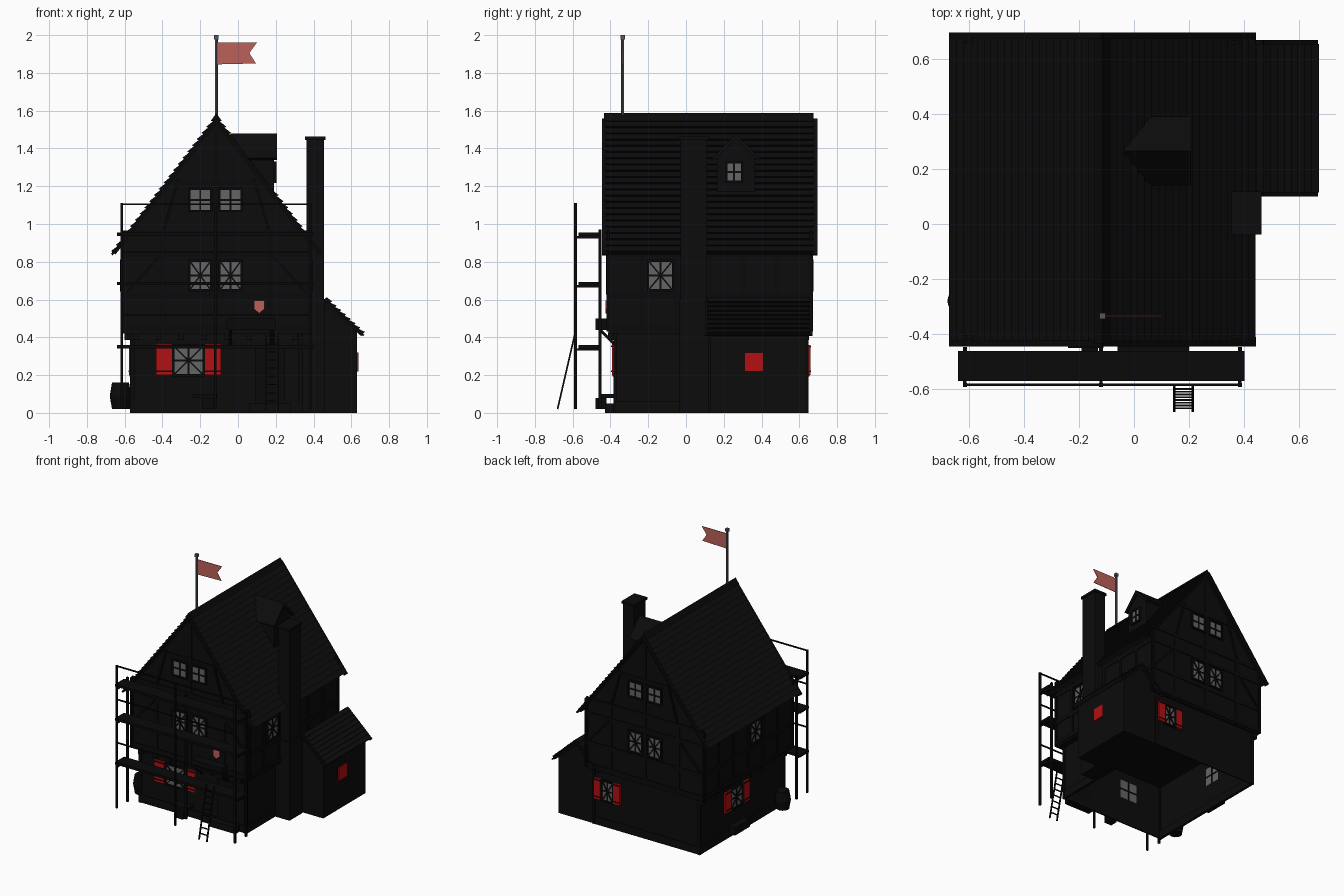
import bpy, bmesh
from mathutils import Vector, Matrix

if "Cube" in bpy.data.objects:
    bpy.data.objects.remove(bpy.data.objects["Cube"])


def material(name, rgb):
    m = bpy.data.materials.new(name)
    m.use_nodes = True
    m.diffuse_color = (*rgb, 1)
    m.node_tree.nodes["Principled BSDF"].inputs["Base Color"].default_value = (*rgb, 1)
    return m


PLASTER = material("sooty plaster", (.0035, .0035, .0035))
TIMBER = material("black timber", (.003, .003, .003))
TILE = material("black tile", (.0035, .0035, .0035))
GLASS = material("grey glass", (.13, .13, .13))
RED = material("red shutter", (.45, .005, .006))
CLOTH = material("faded red", (.5, .12, .1))
METAL = material("grey metal", (.09, .095, .1))


class Part:
    """Collects simple solids into one named object."""
    def __init__(self, name, mat):
        self.name, self.mat, self.bm = name, mat, bmesh.new()

    def box(self, a, b):
        a, b = Vector(a), Vector(b)
        size = [max(abs(q - p), .001) for p, q in zip(a, b)]
        bmesh.ops.create_cube(self.bm, size=1, matrix=Matrix.Translation((a + b) / 2) @ Matrix.Diagonal((*size, 1)))

    def beam(self, a, b, w, d=None):
        a, b = Vector(a), Vector(b)
        rot = (b - a).to_track_quat('Z', 'Y').to_matrix().to_4x4()
        bmesh.ops.create_cube(self.bm, size=1, matrix=Matrix.Translation((a + b) / 2) @ rot
                              @ Matrix.Diagonal((w, d or w, (b - a).length, 1)))

    def rod(self, base, r1, r2, h, sides=12):
        m = Matrix.Translation(Vector(base) + Vector((0, 0, h / 2)))
        bmesh.ops.create_cone(self.bm, cap_ends=True, segments=sides, radius1=r1, radius2=r2, depth=h, matrix=m)

    def prism(self, profile, axis, lo, hi):
        place = (lambda p, t: (p[0], t, p[1])) if axis == 'y' else (lambda p, t: (t, p[0], p[1]))
        ends = [[self.bm.verts.new(place(p, t)) for p in profile] for t in (lo, hi)]
        self.bm.faces.new(ends[0])
        self.bm.faces.new(ends[1][::-1])
        for i in range(len(profile)):
            j = (i + 1) % len(profile)
            self.bm.faces.new((ends[0][i], ends[1][i], ends[1][j], ends[0][j]))

    def done(self):
        bmesh.ops.recalc_face_normals(self.bm, faces=self.bm.faces)
        mesh = bpy.data.meshes.new(self.name)
        self.bm.to_mesh(mesh)
        self.bm.free()
        mesh.materials.append(self.mat)
        ob = bpy.data.objects.new(self.name, mesh)
        bpy.context.collection.objects.link(ob)
        return ob


RIDGE = -.115
X0, X1, Y0, Y1 = -.61, .38, -.41, .66      # upper storey
GX0, GX1, GY0, GY1 = -.56, .33, -.375, .64  # ground storey

# Ground storey, open underneath, with a low plinth
ground = Part("ground_walls", PLASTER)
ground.box((GX0, GY0, 0), (GX1, GY1, .43))
under = [f for f in ground.bm.faces if f.calc_center_median().z < .01]
bmesh.ops.delete(ground.bm, geom=under, context='FACES_ONLY')
ground.done()
plinth = Part("plinth", PLASTER)
for x in (GX0, GX1):
    plinth.box((x - .01, GY0 - .01, 0), (x + .01, GY1 + .005, .06))
for y in (GY0, GY1):
    plinth.box((GX0 - .01, y - .005, 0), (GX1 + .01, y + .005, .06))
plinth.box((.06, -.43, 0), (.28, GY0, .05))
plinth.done()

# Jettied upper storey with gables
upper = Part("upper_walls", PLASTER)
upper.prism([(X0, .42), (X1, .42), (X1, .9), (RIDGE, 1.54), (X0, .9)], 'y', Y0, Y1)
upper.done()


def tiled_roof(name, cx, top, half, drop, y0, y1, rows):
    n = Vector((drop, half)).normalized()
    side = []
    for i in range(rows):
        for t, lift in ((i / rows, -.008), ((i + 1) / rows, .003)):
            side.append((half * t + n.x * lift, top - drop * t + n.y * lift))
    eave = (side[-1][0] - n.x * .03, side[-1][1] - n.y * .03)
    right = [(cx + x, z) for x, z in side + [eave]]
    left = [(cx - x, z) for x, z in reversed(side[1:] + [eave])]
    roof = Part(name, TILE)
    roof.prism([(cx, top)] + right[1:] + [(cx, top - .05)] + left, 'y', y0, y1)
    roof.done()


# Roofs, ridge cap and gable boards
tiled_roof("main_roof", RIDGE, 1.58, .555, .725, -.425, .675, 22)
tiled_roof("annex_roof", .47, .612, .2, .185, .115, .655, 8)
trim = Part("roof_trim", TIMBER)
trim.prism([(RIDGE - .03, 1.545), (RIDGE + .03, 1.545), (RIDGE, 1.587)], 'y', -.435, .675)
for s in (-1, 1):
    for y in (-.428, .678):
        trim.beam((RIDGE, y, 1.555), (RIDGE + s * .553, y, .838), .035, .012)
    for y in (.113, .657):
        trim.beam((.47, y, .59), (.47 + s * .195, y, .41), .025, .01)
trim.done()

# Annex
annex = Part("annex_walls", PLASTER)
annex.prism([(.32, 0), (.63, 0), (.63, .43), (.47, .58), (.32, .44)], 'y', .13, .64)
annex.done()

# Dormer on the left slope
dormer = Part("dormer_walls", PLASTER)
dormer.prism([(.165, 1.1), (.365, 1.1), (.365, 1.36), (.265, 1.45), (.165, 1.36)], 'x', -.02, .19)
dormer.done()
hood = Part("dormer_roof", TILE)
hood.prism([(.14, 1.35), (.265, 1.48), (.39, 1.35), (.375, 1.34), (.265, 1.45), (.155, 1.34)], 'x', -.04, .207)
hood.done()

# Chimney
chimney = Part("chimney", PLASTER)
chimney.box((.34, -.035, 0), (.46, .12, .6))
chimney.box((.362, -.03, .55), (.455, .11, 1.45))
chimney.box((.354, -.038, 1.445), (.463, .118, 1.463))
chimney.done()

# Wall helpers: u runs along the wall, d stands out from it
PLACE = {
    "front": lambda u, d, z, w: (u, w - d, z),
    "back": lambda u, d, z, w: (u, w + d, z),
    "left": lambda u, d, z, w: (w + d, u, z),
    "right": lambda u, d, z, w: (w - d, u, z),
}
panes, bars, shutters = Part("window_panes", GLASS), Part("window_bars", TIMBER), Part("shutters", RED)


def window(face, wall, u, z0, z1, w, braced=False, shutter=0):
    def p(a, d, z):
        return PLACE[face](a, d, z, wall)
    h, zm = w / 2, (z0 + z1) / 2
    panes.box(p(u - h, -.003, z0), p(u + h, .006, z1))
    bars.box(p(u - .005, -.006, z0), p(u + .005, .01, z1))
    bars.box(p(u - h, -.006, zm - .005), p(u + h, .01, zm + .005))
    for s in (-1, 1):
        bars.box(p(u + s * h, 0, z0 - .012), p(u + s * (h + .012), .014, z1 + .012))
        zz = z1 if s > 0 else z0
        bars.box(p(u - h, 0, zz), p(u + h, .014, zz + s * .012))
        if braced:
            bars.beam(p(u - h, .009, zm - s * (z1 - zm)), p(u + h, .009, zm + s * (z1 - zm)), .008)
        if shutter:
            a, b = u + s * (h + .012), u + s * (h + .012 + shutter)
            shutters.box(p(a, .004, z0 - .005), p(b, .018, z1 + .015))
            for z in (z0 + .012, z1):
                bars.box(p(a, .015, z), p(b, .021, z + .008))


for face, wall in (("front", Y0), ("back", Y1)):
    for s in (-.08, .08):
        window(face, wall, RIDGE - .005 + s, 1.075, 1.18, .105)
        window(face, wall, RIDGE - .005 + s, .655, .8, .105, True)
window("front", GY0, -.262, .205, .35, .15, True, .085)
window("back", GY1, .21, .205, .345, .085, True, .055)
window("right", GX0, .2, .205, .345, .13, True, .07)
window("right", X0, .04, .655, .8, .12, True)
window("left", X1, -.135, .655, .8, .12, True)
window("left", .19, .255, 1.23, 1.32, .072)
shutters.box((.63, .31, .22), (.638, .41, .32))
for part in (panes, bars, shutters):
    part.done()

# Timber framing on all walls
frame = Part("timber_frame", TIMBER)
for y in (Y0, Y1):
    for z in (.45, .62, .84, .95):
        frame.box((X0, y - .006, z - .015), (X1, y + .006, z + .015))
    for x in (X0, -.4, RIDGE, .17, X1):
        frame.box((x - .012, y - .006, .43), (x + .012, y + .006, .95))
    for s in (-1, 1):
        frame.beam((RIDGE + s * .28, y, .96), (RIDGE + s * .2, y, 1.24), .025, .012)
        frame.beam((RIDGE + s * .48, y, .63), (RIDGE + s * .3, y, .83), .025, .012)
    frame.box((RIDGE - .012, y - .006, .95), (RIDGE + .012, y + .006, 1.5))
    frame.box((-.35, y - .006, 1.205), (.12, y + .006, 1.23))
for x in (X0, X1):
    for z in (.45, .62, .84):
        frame.box((x - .006, Y0, z - .015), (x + .006, Y1, z + .015))
    for i in range(7):
        y = Y0 + (Y1 - Y0) * i / 6
        frame.box((x - .006, y - .012, .43), (x + .006, y + .012, .9))
for x in (GX0, GX1):
    for y in (GY0, GY1):
        frame.box((x - .012, y - .008, 0), (x + .012, y + .008, .43))
for i in range(8):  # jetty joists
    x = -.54 + i * .12
    frame.box((x - .015, Y0 - .004, .385), (x + .015, GY0, .425))
    frame.box((GX0 - .04, -.36 + i * .14, .385), (GX0, -.33 + i * .14, .425))
frame.done()

# Door with canopy
door = Part("door_and_canopy", TIMBER)
door.box((.09, GY0 - .009, .05), (.25, GY0, .36))
door.box((-.06, -.48, .44), (.2, -.37, .5))
for x in (-.04, .18):
    door.beam((x, -.455, .44), (x, -.37, .355), .015)
door.done()

# Scaffold
scaffold = Part("scaffold", TIMBER)
for x in (-.615, -.12, .385):
    scaffold.beam((x, -.585, .02), (x, -.585, 1.11), .014)
    scaffold.beam((x, -.455, .02), (x, -.455, .97), .014)
    for z in (.335, .67, .93):
        scaffold.beam((x, -.585, z), (x, -.45, z), .012)
for z in (.52, .85, 1.105):
    scaffold.beam((-.62, -.585, z), (.39, -.585, z), .009)
for z in (.35, .685, .945):
    scaffold.box((-.64, -.57, z - .009), (.402, -.462, z + .009))
scaffold.done()

# Ladder
ladder = Part("ladder", TIMBER)
foot, head = Vector((.18, -.68, .02)), Vector((.18, -.59, .41))
for s in (-.033, .033):
    ladder.beam(foot + Vector((s, 0, 0)), head + Vector((s, 0, 0)), .009)
for i in range(1, 9):
    c = foot.lerp(head, i / 9)
    ladder.beam(c - Vector((.033, 0, 0)), c + Vector((.033, 0, 0)), .007)
ladder.done()

# Barrel, crate, bench and trough
barrel = Part("barrel", TIMBER)
for z, a, b in ((.02, .045, .057), (.09, .057, .045)):
    barrel.rod((-.622, -.28, z), a, b, .07)
barrel.done()
clutter = Part("yard_clutter", TIMBER)
clutter.box((-.19, -.48, .02), (-.13, -.42, .08))
clutter.box((-.24, -.45, .08), (-.11, -.38, .1))
clutter.box((-.61, .1, .02), (-.56, .28, .08))
clutter.done()

# Flagpole, flag and shield
pole = Part("flagpole", METAL)
pole.rod((RIDGE, -.335, 1.57), .008, .008, .42, 8)
pole.box((RIDGE - .011, -.346, 1.978), (RIDGE + .011, -.324, 2))
pole.done()
flag = Part("flag", CLOTH)
flag.prism([(RIDGE, 1.845), (.095, 1.85), (.06, 1.905), (.1, 1.96), (RIDGE, 1.96)], 'y', -.337, -.333)
flag.done()
shield = Part("shield", CLOTH)
shield.prism([(.085, .595), (.14, .595), (.14, .55), (.112, .527), (.085, .55)], 'y', -.425, -.416)
shield.done()
